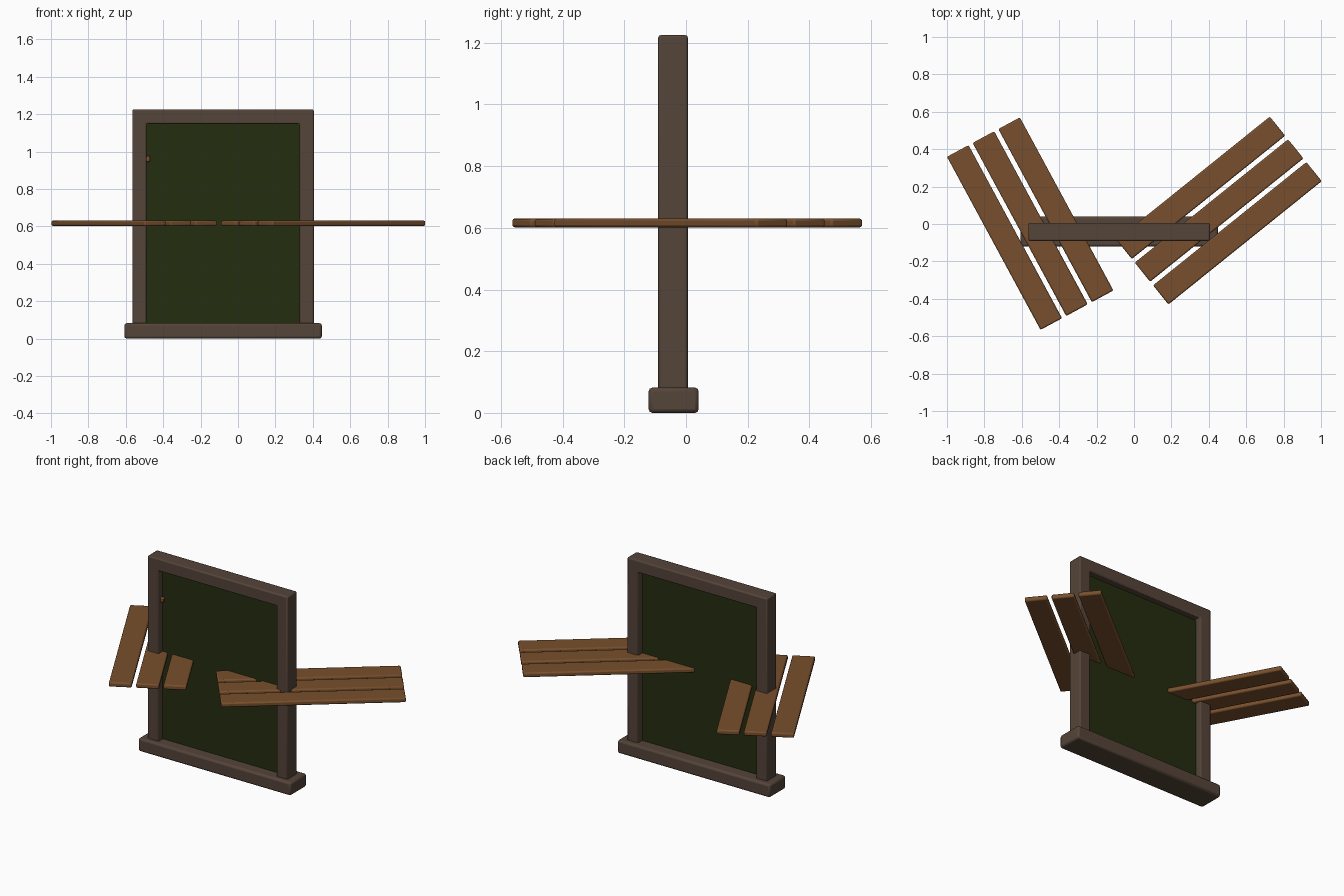
import bpy
import bmesh
from math import radians
from mathutils import Matrix, Vector

cube = bpy.data.objects.get("Cube")
if cube:
    bpy.data.objects.remove(cube, do_unlink=True)


def material(name, rgb):
    mat = bpy.data.materials.new(name)
    mat.use_nodes = True
    mat.diffuse_color = (*rgb, 1)
    mat.node_tree.nodes["Principled BSDF"].inputs["Base Color"].default_value = (*rgb, 1)
    return mat


FRAME = material("dark frame wood", (0.09, 0.058, 0.041))
PLANK = material("warm plank wood", (0.185, 0.078, 0.026))
GLASS = material("dark green glass", (0.018, 0.026, 0.005))


def finish(name, bm, mat, bevel):
    """Turn a bmesh into an object with softly rounded edges."""
    bmesh.ops.recalc_face_normals(bm, faces=bm.faces)
    mesh = bpy.data.meshes.new(name)
    bm.to_mesh(mesh)
    bm.free()
    mesh.materials.append(mat)
    obj = bpy.data.objects.new(name, mesh)
    bpy.context.collection.objects.link(obj)
    if bevel:
        mod = obj.modifiers.new("rounded edges", "BEVEL")
        mod.width = bevel
        mod.segments = 2
    bpy.ops.object.select_all(action="DESELECT")
    obj.select_set(True)
    bpy.context.view_layer.objects.active = obj
    bpy.ops.object.shade_smooth_by_angle(angle=radians(30))
    return obj


def box(name, center, size, mat, bevel=0.01, turn=0):
    bm = bmesh.new()
    place = Matrix.Translation(center) @ Matrix.Rotation(radians(turn), 4, "Z")
    bmesh.ops.create_cube(bm, size=1, matrix=place @ Matrix.Diagonal((*size, 1)))
    return finish(name, bm, mat, bevel)


# Window surround: one upside-down U profile, extruded in depth
MID_X, MID_Y = -0.08, -0.042
half, bar, low, top = 0.485, 0.077, 0.07, 1.225
inner = half - bar
outline = [(-half, low), (-half, top), (half, top), (half, low),
           (inner, low), (inner, top - bar), (-inner, top - bar), (-inner, low)]
bm = bmesh.new()
front = bm.faces.new([bm.verts.new((MID_X + x, MID_Y - 0.048, z)) for x, z in outline])
back = bmesh.ops.extrude_face_region(bm, geom=[front])["geom"]
bmesh.ops.translate(bm, vec=(0, 0.096, 0),
                    verts=[v for v in back if isinstance(v, bmesh.types.BMVert)])
if not any(f.normal.y < 0 and len(f.verts) == 8 for f in bm.faces):
    bm.normal_update()
finish("window_frame", bm, FRAME, 0.008)

# Sill and pane
box("window_sill", (MID_X, MID_Y + 0.002, 0.041), (1.056, 0.162, 0.082), FRAME, 0.012)
box("window_pane", (MID_X, MID_Y, 0.61), (0.84, 0.012, 1.1), GLASS, 0)

# Small catch just showing on the inside of the right post
box("shutter_catch", (-0.485, -0.06, 0.96), (0.03, 0.02, 0.03), PLANK, 0.006)

# Two shutters, each three planks swung about the vertical
for side, center, turn in (("right", (-0.555, 0.002), 118.4),
                           ("left", (0.455, 0.072), 38.8)):
    across = Matrix.Rotation(radians(turn), 3, "Z") @ Vector((0, 1, 0))
    for i in (-1, 0, 1):
        spot = Vector((*center, 0.616)) + across * 0.156 * i
        box(f"{side}_shutter_plank_{i + 2}", spot, (1.052, 0.131, 0.029), PLANK, 0.008, turn)
